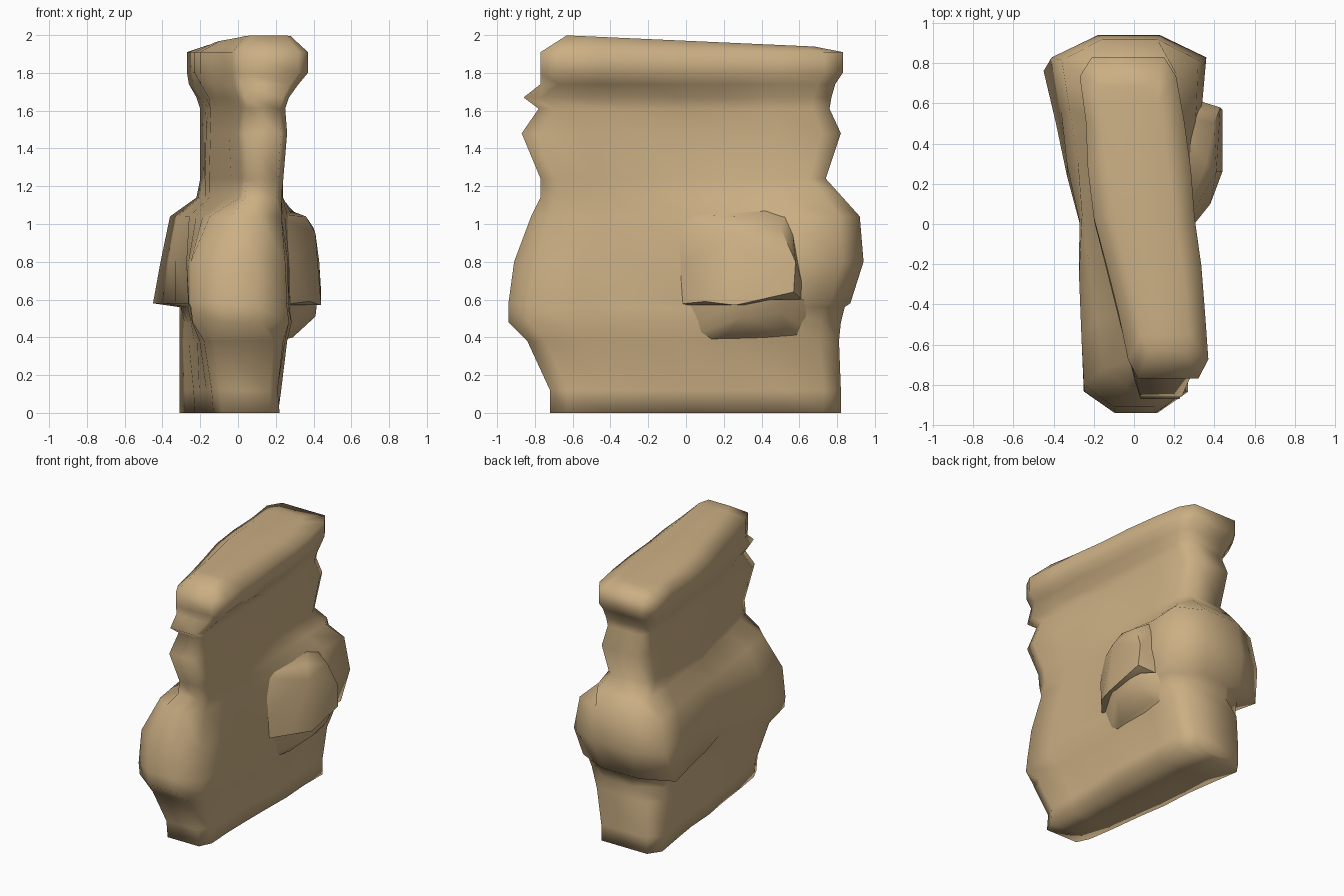
import bpy
import bmesh
import random

random.seed(4)

default_cube = bpy.data.objects.get("Cube")
if default_cube:
    bpy.data.objects.remove(default_cube, do_unlink=True)

# Sandstone material
sandstone = bpy.data.materials.new("tan sandstone")
sandstone.use_nodes = True
tan = (0.60, 0.43, 0.23, 1)
sandstone.diffuse_color = tan
sandstone.node_tree.nodes["Principled BSDF"].inputs["Base Color"].default_value = tan

CORNER = 0.88  # where the long sides turn into the end faces


def finish(name, bm, angle):
    """Turn a bmesh into a smooth shaded sandstone object."""
    bmesh.ops.recalc_face_normals(bm, faces=bm.faces[:])
    mesh = bpy.data.meshes.new(name)
    bm.to_mesh(mesh)
    bm.free()
    mesh.materials.append(sandstone)
    obj = bpy.data.objects.new(name, mesh)
    bpy.context.collection.objects.link(obj)
    bpy.ops.object.select_all(action="DESELECT")
    bpy.context.view_layer.objects.active = obj
    obj.select_set(True)
    bpy.ops.object.shade_smooth_by_angle(angle=angle)


def blend(front, middle, back, t):
    """Piecewise linear value along the slab, t runs from -1 to 1."""
    end = back if t > 0 else front
    return middle + (end - middle) * min(abs(t), CORNER) / CORNER


def layer_outline(layer):
    """One horizontal outline of the leaning rock slab, in hundredths."""
    z, y_front, y_back, fl, fr, ml, mr, bl, br = layer
    end_width = 0.4 if 40 < z < 110 else 0.75  # bulges are rounder
    left, right = [], []
    for t in (-1, -CORNER, -0.6, -0.3, 0, 0.3, 0.6, CORNER, 1):
        y = y_front + (y_back - y_front) * (t + 1) / 2
        x_left = blend(fl, ml, bl, t)
        x_right = blend(fr, mr, br, t)
        if abs(t) == 1:
            centre = (x_left + x_right) / 2
            x_left = centre + (x_left - centre) * end_width
            x_right = centre + (x_right - centre) * end_width
        elif abs(t) < CORNER:
            x_left += random.uniform(-1, 1)
            x_right += random.uniform(-1, 1)
        left.append((x_left / 100, y / 100, z / 100))
        right.append((x_right / 100, y / 100, z / 100))
    return left + right[::-1]


# Layers: height, front y, back y, then left and right x at front, middle, back
layers = [
    (0, -72, 82, -13, 22, -22, 21, -31, 20),
    (12, -72, 82, -14, 21, -23, 22, -31, 20),
    (38, -84, 81, -18, 24, -24, 26, -31, 25),
    (48, -94, 82, -24, 27, -25, 28, -31, 29),
    (56, -94, 84, -25, 26, -26, 28, -31, 31),
    (58, -94, 87, -25, 26, -27, 28, -45, 33),
    (80, -91, 94, -25, 25, -28, 28, -41, 36),
    (104, -82, 92, -15, 23, -25, 26, -36, 32),
    (114, -77, 83, 1, 23, -15, 23, -22, 22),
    (124, -77, 74, 2, 24, -15, 22, -20, 17),
    (148, -87, 82, 0, 26, -14, 21, -20, 18),
    (161, -78, 76, 2, 25, -14, 20, -20, 17),
    (167, -86, 77, 0, 27, -15, 22, -22, 18),
    (174, -77, 79, -2, 32, -19, 28, -26, 20),
    (180, -77, 83, -3, 37, -20, 31, -27, 21),
]

# Rock slab with a neck and an overhanging cap
bm = bmesh.new()
rings = [[bm.verts.new(p) for p in layer_outline(row)] for row in layers]
cap_edge = rings[-1]
rings.append([bm.verts.new((v.co.x, v.co.y, 1.91)) for v in cap_edge])
crest = []
for v in cap_edge:
    x_mid = 0.06 - 0.12 * v.co.y
    y = v.co.y * 0.82
    crest.append(bm.verts.new((x_mid + (v.co.x - x_mid) * 0.6, y, 1.97 - 0.045 * y)))
rings.append(crest)
for low, high in zip(rings, rings[1:]):
    for i in range(len(low)):
        j = (i + 1) % len(low)
        bm.faces.new((low[i], low[j], high[j], high[i]))

# Bridge left and right sides across the base and the crest
for ring in (rings[0], crest):
    last = len(ring) - 1
    for i in range(len(ring) // 2 - 1):
        bm.faces.new((ring[i], ring[i + 1], ring[last - i - 1], ring[last - i]))
finish("rock_slab", bm, 1.7)


def hull_rock(name, points):
    """Angular boulder wrapped around a few corner points."""
    bm = bmesh.new()
    for p in points:
        bm.verts.new(p)
    hull = bmesh.ops.convex_hull(bm, input=bm.verts[:])
    spare = set(hull["geom_interior"] + hull["geom_unused"])
    bmesh.ops.delete(bm, geom=[v for v in spare if isinstance(v, bmesh.types.BMVert)],
                     context="VERTS")
    finish(name, bm, 1.0)


# Boulder bulging from the side
hull_rock("side_boulder", [
    (0.2, -0.1, 0.57), (0.2, 0.65, 0.57), (0.2, -0.1, 1.05), (0.2, 0.55, 1.1),
    (0.3, 0.0, 0.8), (0.38, 0.1, 0.59), (0.44, 0.26, 0.57), (0.44, 0.57, 0.64),
    (0.43, 0.58, 0.8), (0.4, 0.5, 0.98), (0.41, 0.26, 0.95), (0.36, 0.3, 1.04),
])

# Sloping ledge under the boulder
hull_rock("side_ledge", [
    (0.15, -0.1, 0.36), (0.15, 0.75, 0.38), (0.15, -0.2, 0.6), (0.15, 0.8, 0.6),
    (0.29, 0.2, 0.4), (0.29, 0.55, 0.42), (0.41, 0.3, 0.51), (0.39, 0.5, 0.53),
    (0.42, 0.25, 0.6), (0.4, 0.55, 0.6),
])
